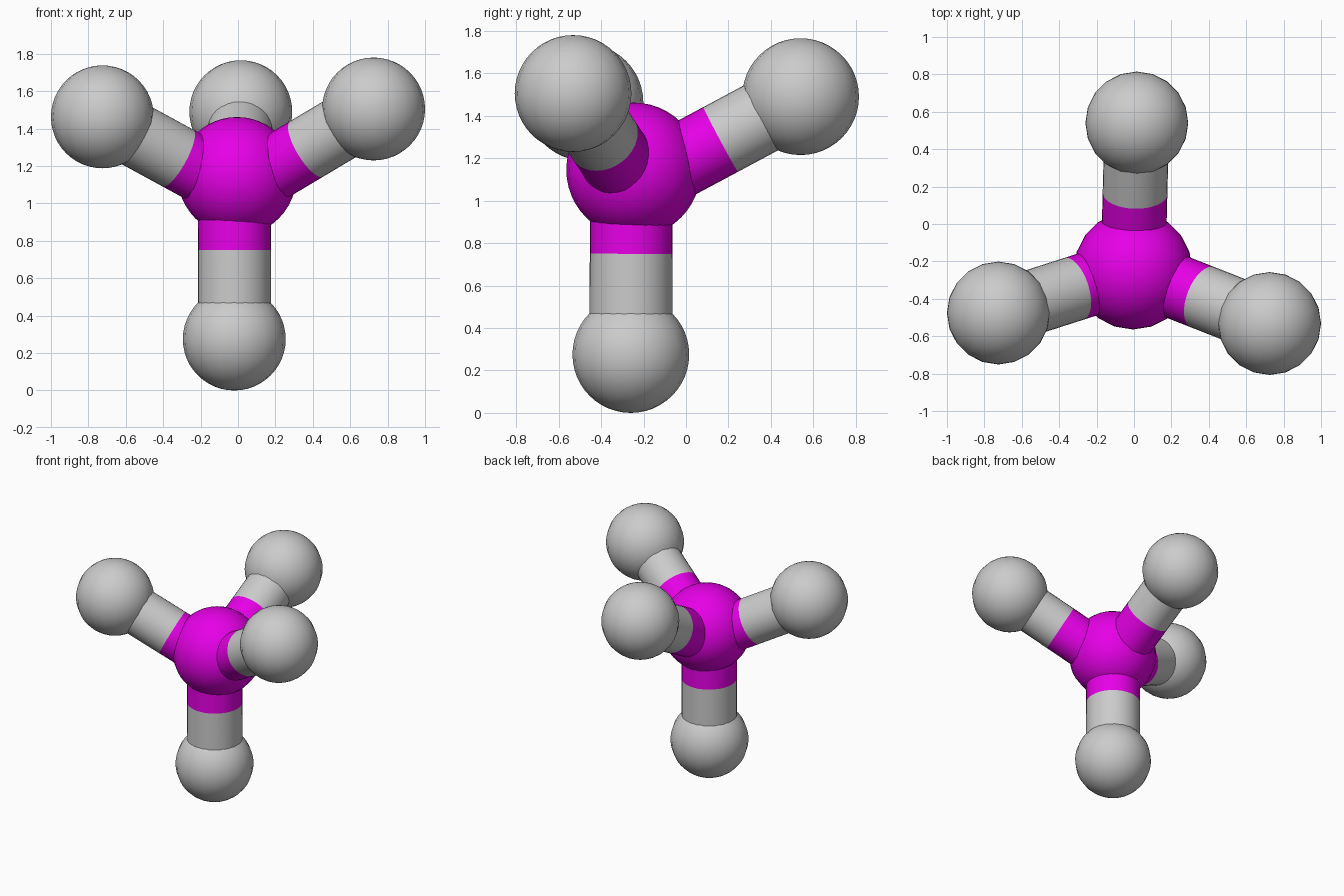
import bpy
from mathutils import Vector

if "Cube" in bpy.data.objects:
    bpy.data.objects.remove(bpy.data.objects["Cube"])

magenta = bpy.data.materials.new("magenta")
magenta.diffuse_color = (0.8, 0.0, 0.8, 1.0)
magenta.use_nodes = True
magenta.node_tree.nodes["Principled BSDF"].inputs["Base Color"].default_value = magenta.diffuse_color


def finish(name, mat):
    ob = bpy.context.object
    ob.name = name
    if mat:
        ob.data.materials.append(mat)
    bpy.ops.object.shade_smooth()
    return ob


def ball(name, centre, radius, mat=None):
    bpy.ops.mesh.primitive_uv_sphere_add(segments=20, ring_count=24,
                                         radius=radius, location=centre)
    return finish(name, mat)


def tube(name, a, b, radius, mat=None):
    axis = b - a
    bpy.ops.mesh.primitive_cylinder_add(
        vertices=32, radius=radius, depth=axis.length, location=(a + b) / 2,
        rotation=axis.to_track_quat('Z', 'Y').to_euler(), end_fill_type='NOTHING')
    return finish(name, mat)


# central atom
ball("centre_atom", (-0.005, -0.247, 1.145), 0.317, magenta)

# outer atoms with two-coloured bonds: atom centre, bond start, split fraction, bond radius
hub = Vector((-0.005, -0.245, 1.07))
arms = {
    "bottom": ((-0.02, -0.26, 0.275), Vector((-0.018, -0.257, 1.145)), 0.454, 0.195),
    "left": ((-0.725, -0.476, 1.463), hub, 0.44, 0.173),
    "right": ((0.725, -0.532, 1.505), hub, 0.51, 0.173),
    "back": ((0.015, 0.54, 1.49), hub, 0.52, 0.173),
}
for side, (atom, start, split, radius) in arms.items():
    end = Vector(atom)
    middle = start.lerp(end, split)
    ball(side + "_atom", atom, 0.275)
    tube(side + "_bond_inner", start, middle, radius, magenta)
    tube(side + "_bond_outer", middle, end, radius)
